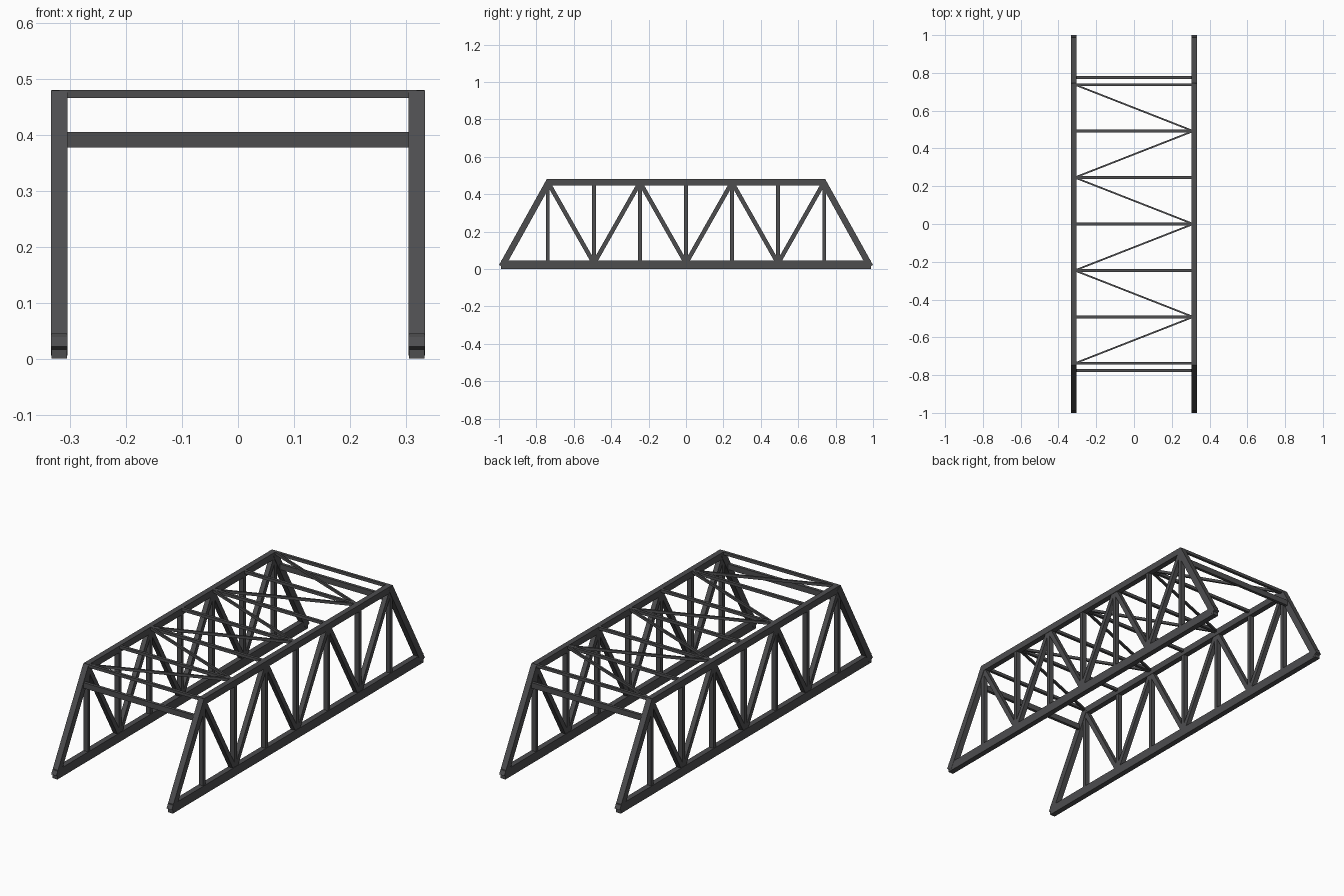
import bpy
from mathutils import Vector, Matrix

if "Cube" in bpy.data.objects:
    bpy.data.objects.remove(bpy.data.objects["Cube"])

steel = bpy.data.materials.new("dark_steel")
steel.diffuse_color = (0.075, 0.075, 0.078, 1)
steel.use_nodes = True
steel.node_tree.nodes["Principled BSDF"].inputs["Base Color"].default_value = steel.diffuse_color


def beam(name, a, b, width, height, side=(1, 0, 0)):
    """Rectangular bar from a to b; width is measured along side."""
    a, b, s = Vector(a), Vector(b), Vector(side)
    axis = (b - a).normalized()
    s = (s - axis * s.dot(axis)).normalized()
    up = axis.cross(s)
    bpy.ops.mesh.primitive_cube_add(size=1)
    ob = bpy.context.object
    ob.name = name
    rot = Matrix((s, axis, up)).transposed()
    for v in ob.data.vertices:
        p = Vector((v.co.x * width, v.co.y * (b - a).length, v.co.z * height))
        v.co = rot @ p + (a + b) / 2
    ob.data.materials.append(steel)
    return ob


X = 0.319                                  # truss plane
W = 0.028                                  # chord width
P = 0.246                                  # panel length
LOW, HIGH = 0.0225, 0.4635                 # chord centre heights

for sx, label in ((-1, "left"), (1, "right")):
    x = sx * X
    # Chords
    beam(f"{label}_bottom_chord", (x, -0.99, LOW), (x, 0.99, LOW), W, 0.045)
    beam(f"{label}_top_chord", (x, -0.742, HIGH), (x, 0.742, HIGH), W, 0.033)
    # Sloping end posts
    for sy, end in ((-1, "front"), (1, "back")):
        beam(f"{label}_{end}_end_post", (x, sy * 0.985, 0.0135),
             (x, sy * 0.731, 0.471), W + 0.001, 0.033)
    # Verticals at every panel point
    for i in range(-3, 4):
        beam(f"{label}_vertical", (x, i * P, LOW), (x, i * P, HIGH), 0.024, 0.019)
    # Web diagonals
    for low in (-2, 0, 2):
        for d in (-1, 1):
            beam(f"{label}_diagonal", (x, low * P, 0.03),
                 (x, (low + d) * P, HIGH), 0.024, 0.023)

# Top cross struts
for i in range(-3, 4):
    beam("top_strut", (-X, i * P, 0.4725), (X, i * P, 0.4725), 0.014, 0.0148, (0, 1, 0))

# Zigzag lateral bracing
for i in range(-3, 3):
    s = -1 if i % 2 else 1
    beam("lateral_brace", (s * 0.314, i * P, 0.4725),
         (-s * 0.314, (i + 1) * P, 0.4725), 0.009, 0.0135, (0, 1, 0))

# Portal struts between the end posts
for y in (-0.776, 0.776):
    beam("portal_strut", (-X, y, 0.391), (X, y, 0.391), 0.015, 0.028, (0, 1, 0))
